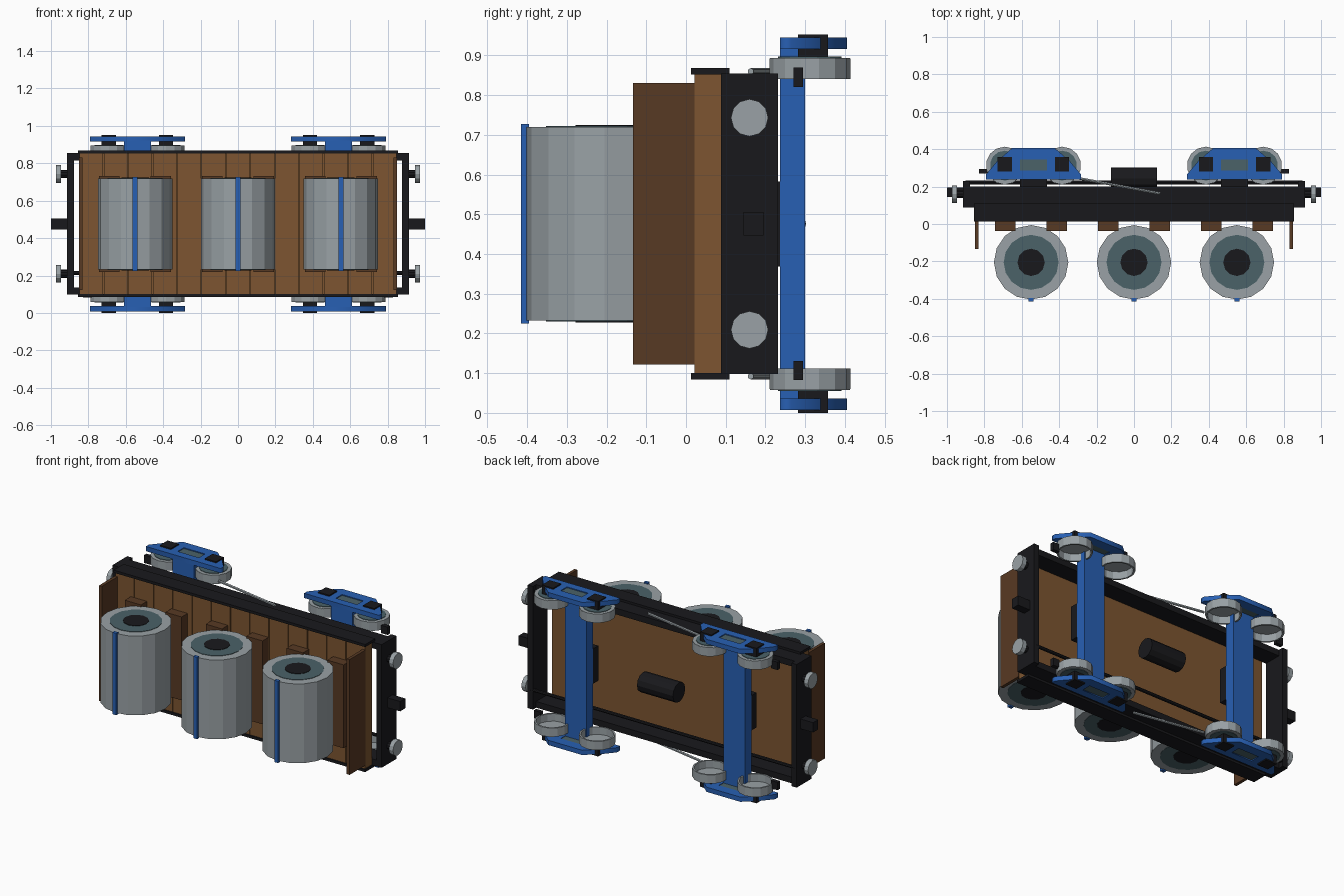
import bpy, math
from mathutils import Vector

if "Cube" in bpy.data.objects:
    bpy.data.objects.remove(bpy.data.objects["Cube"])

C = 0.476                      # lateral centre: the wagon lies on its side, deck facing -y
SIDES = (-1, 1)


def material(name, rgb):
    m = bpy.data.materials.new(name)
    m.diffuse_color = [(c / 255) ** 2.2 for c in rgb] + [1]
    m.use_nodes = True
    m.node_tree.nodes["Principled BSDF"].inputs["Base Color"].default_value = m.diffuse_color
    return m


BROWN = material("timber", (124, 86, 52))
DARK_BROWN = material("dark_timber", (88, 60, 40))
BLACK = material("black_steel", (31, 31, 34))
BLUE = material("blue_paint", (44, 96, 178))
STEEL = material("steel", (152, 160, 164))
TEAL = material("dark_steel", (76, 98, 104))


def finish(name, mat):
    o = bpy.context.object
    o.name = name
    o.data.materials.append(mat)
    return o


def box(name, mat, x, y, z):
    """Box from (min, max) pairs; z is measured from the lateral centre."""
    lo, hi = zip(x, y, z)
    bpy.ops.mesh.primitive_cube_add(size=1, location=[(a + b) / 2 for a, b in zip(lo, hi)])
    o = finish(name, mat)
    o.location.z += C
    o.scale = [abs(b - a) for a, b in zip(lo, hi)]
    return o


def cyl(name, mat, a, b, r, sides, fill='NGON'):
    """Cylinder between two points; z is measured from the lateral centre."""
    a, b = Vector(a), Vector(b)
    bpy.ops.mesh.primitive_cylinder_add(vertices=sides, radius=r, depth=(b - a).length,
                                        location=(a + b) / 2 + Vector((0, 0, C)),
                                        end_fill_type=fill)
    o = finish(name, mat)
    o.rotation_euler = (b - a).to_track_quat('Z', 'Y').to_euler()
    return o


def plate(name, mat, loops, x, z, half):
    """Flat plate in the xy plane; loops after the first become holes."""
    cu = bpy.data.curves.new(name, 'CURVE')
    cu.dimensions, cu.fill_mode, cu.extrude = '2D', 'BOTH', half
    for pts in loops:
        sp = cu.splines.new('POLY')
        sp.points.add(len(pts) - 1)
        for p, (px, py) in zip(sp.points, pts):
            p.co = (px, py, 0, 1)
        sp.use_cyclic_u = True
    o = bpy.data.objects.new(name, cu)
    o.location = (x, 0, C + z)
    bpy.context.collection.objects.link(o)
    cu.materials.append(mat)
    return o


# Deck: slab with planks laid across it
box("deck_slab", BROWN, (-.848, .848), (.03, .09), (-.378, .378))
pitch = 1.7 / 13
for i in range(13):
    x = -.85 + i * pitch
    box("deck_plank", BROWN, (x + .002, x + pitch - .002), (.021, .032), (-.378, .378))

# End boards, headstocks, couplers and buffers
for e in SIDES:
    box("end_board", DARK_BROWN, (e * .832, e * .851), (-.133, .022), (-.354, .354))
    box("headstock", BLACK, (e * .878, e * .914), (.088, .231), (-.378, .378))
    box("coupler", BLACK, (e * .91, e * 1.0), (.145, .195), (-.03, .03))
    for s in SIDES:
        z = s * .267
        cyl("buffer_stem", BLACK, (e * .91, .16, z), (e * .955, .16, z), .022, 10)
        cyl("buffer_head", STEEL, (e * .946, .16, z), (e * .974, .16, z), .047, 12)

# Side sills, deck edge trim and brake rods
for s in SIDES:
    box("side_sill", BLACK, (-.9, .9), (.088, .2), (s * .34, s * .378))
    box("deck_edge_trim", BLACK, (-.855, .855), (.013, .11), (s * .376, s * .392))
    cyl("brake_rod", STEEL, (-.30, .245, s * .384), (.14, .163, s * .384), .008, 6)

# Air reservoir under the floor and the brake pipe along one side
cyl("air_reservoir", BLACK, (-.122, .242, 0), (.122, .242, 0), .06, 12)
cyl("brake_pipe", BLACK, (-.9, .222, -.262), (.9, .222, -.262), .01, 8)

# Coils on chocks with a tie strap
for x in (-.55, 0, .55):
    y = -.205
    for name, mat, r, h, n in (("coil", STEEL, .199, .2435, 16),
                               ("coil_windings", TEAL, .147, .246, 16),
                               ("coil_core", BLACK, .073, .2485, 12)):
        cyl(name, mat, (x, y, -h), (x, y, h), r, n)
    box("coil_strap", BLUE, (x - .013, x + .013), (-.415, -.395), (-.251, .251))
    for e in SIDES:
        box("coil_chock", DARK_BROWN, (x + e * .083, x + e * .193), (-.037, .025), (-.256, .256))

# Bogies
half_outline = [(.254, .237), (.254, .265), (.195, .335), (.115, .405)]
outline = half_outline + [(-x, y) for x, y in reversed(half_outline)]
window = [(-.072, .285), (.072, .285), (.072, .345), (-.072, .345)]
for e in SIDES:
    bx = e * .5375
    box("body_bolster", BLACK, (bx - .072, bx + .072), (.185, .238), (-.107, .107))
    box("bogie_beam", BLUE, (bx - .073, bx + .073), (.237, .30), (-.445, .445))
    for s in SIDES:
        plate("bogie_side_frame", BLUE, [outline, window], bx, s * .454, .0145)
        box("spring_pack", TEAL, (bx - .073, bx + .073), (.284, .346), (s * .443, s * .463))
        box("brake_shoe", BLACK, (bx + e * .245, bx + e * .29), (.27, .294), (s * .345, s * .393))
        for w in SIDES:
            x = bx + w * .153
            rim = cyl("wheel_rim", STEEL, (x, .312, s * .364), (x, .312, s * .416), .1015, 14, 'NOTHING')
            sol = rim.modifiers.new("thickness", 'SOLIDIFY')
            sol.thickness, sol.offset = .01, -1
            cyl("wheel_plate", STEEL, (x, .312, s * .41), (x, .312, s * .418), .101, 14)
            cyl("wheel_hub", TEAL, (x, .312, s * .412), (x, .312, s * .421), .08, 14)
            box("axle_box", BLACK, (x - .038, x + .038), (.282, .357), (s * .42, s * .476))
